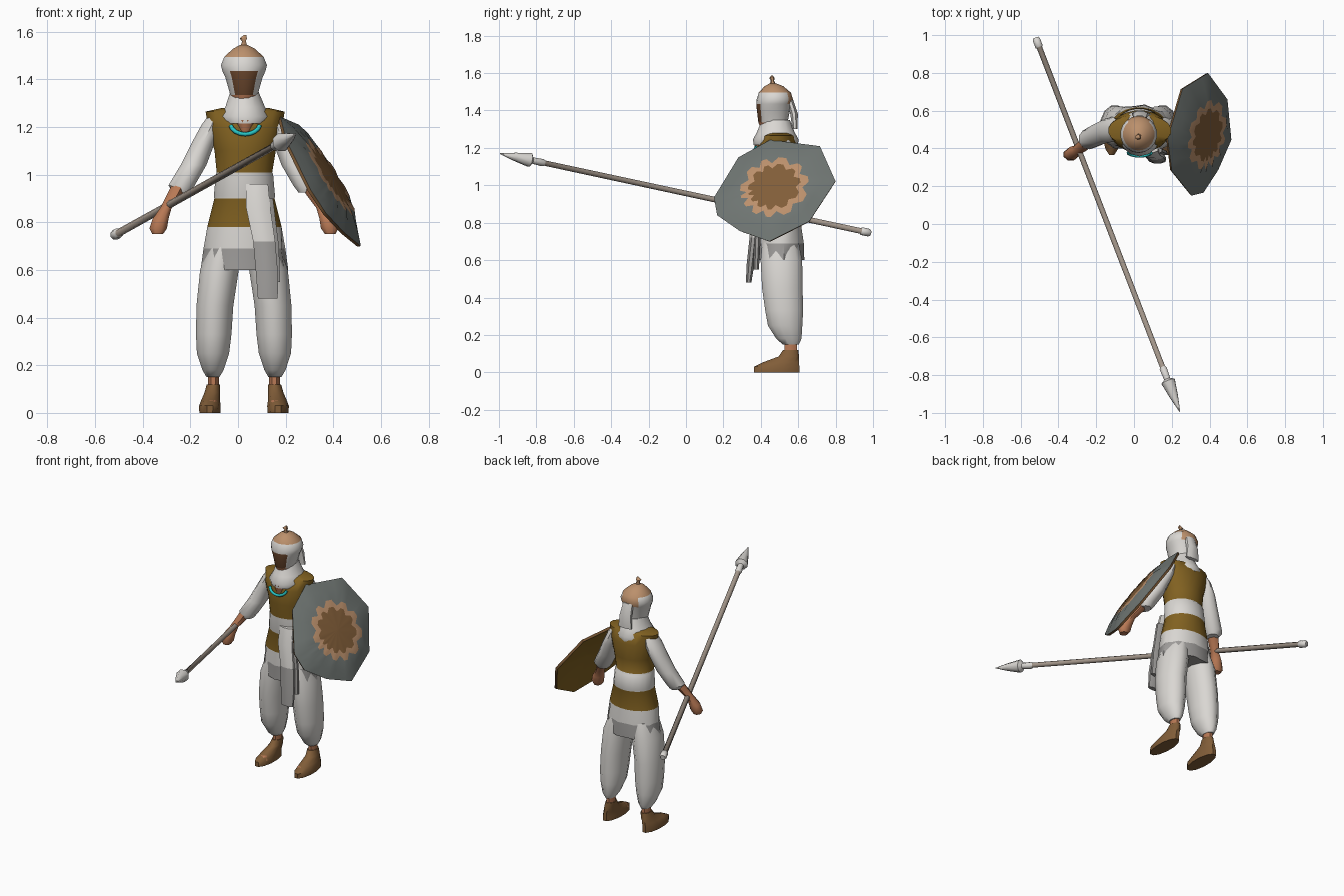
import bpy, bmesh, math
from mathutils import Vector, Matrix

cube = bpy.data.objects.get("Cube")
if cube:
    bpy.data.objects.remove(cube)

MID = 0.025  # x of the figure's centre line

PALETTE = {
    "white_cloth": (0.70, 0.68, 0.65),
    "grey_cloth": (0.34, 0.33, 0.32),
    "olive_cloth": (0.22, 0.12, 0.015),
    "tan": (0.50, 0.28, 0.15),
    "leather": (0.22, 0.11, 0.04),
    "skin": (0.48, 0.19, 0.09),
    "dark_beard": (0.14, 0.06, 0.025),
    "shield_grey": (0.16, 0.18, 0.17),
    "turquoise": (0.02, 0.55, 0.55),
    "pale_wood": (0.36, 0.30, 0.25),
}
NAMES = list(PALETTE)


def make_material(name, colour):
    mat = bpy.data.materials.new(name)
    mat.use_nodes = True
    mat.diffuse_color = (*colour, 1)
    shader = mat.node_tree.nodes["Principled BSDF"]
    shader.inputs["Base Color"].default_value = (*colour, 1)
    shader.inputs["Roughness"].default_value = 0.8
    return mat


MATERIALS = {name: make_material(name, colour) for name, colour in PALETTE.items()}


def finish(name, bm, angle=50):
    """Turn a bmesh with palette indices into a smooth shaded object."""
    bmesh.ops.recalc_face_normals(bm, faces=bm.faces)
    mesh = bpy.data.meshes.new(name)
    used = sorted({face.material_index for face in bm.faces})
    for face in bm.faces:
        face.material_index = used.index(face.material_index)
    bm.to_mesh(mesh)
    bm.free()
    for index in used:
        mesh.materials.append(MATERIALS[NAMES[index]])
    obj = bpy.data.objects.new(name, mesh)
    bpy.context.collection.objects.link(obj)
    bpy.ops.object.select_all(action="DESELECT")
    obj.select_set(True)
    bpy.context.view_layer.objects.active = obj
    bpy.ops.object.shade_smooth_by_angle(angle=math.radians(angle))
    return obj


def skin_loops(name, loops, colour):
    """Bridge loops of points; colour is a name, a list per band or a rule."""
    bm = bmesh.new()
    rows = [[bm.verts.new(p) for p in loop] for loop in loops]
    count = len(rows[0])

    def paint(face, band):
        key = colour
        if callable(colour):
            key = colour(face.calc_center_median())
        elif isinstance(colour, list):
            key = colour[band]
        face.material_index = NAMES.index(key)

    for band, (low, high) in enumerate(zip(rows, rows[1:])):
        for i in range(count):
            j = (i + 1) % count
            paint(bm.faces.new((low[i], low[j], high[j], high[i])), band)
    paint(bm.faces.new(rows[0]), 0)
    paint(bm.faces.new(rows[-1]), len(rows) - 2)
    return finish(name, bm)


def loft(name, rings, colour, sides=12, pleats=0, side=None):
    """Stack level ellipses (x, y, z, x radius, y radius)."""
    loops = []
    for k, (x, y, z, rx, ry) in enumerate(rings):
        if side:
            x = MID + side * x
        loop = []
        for i in range(sides):
            a = math.tau * (i + 0.5) / sides
            fold = 1 + (pleats * (-1) ** i if k < 2 else 0)
            loop.append((x + rx * fold * math.cos(a), y + ry * fold * math.sin(a), z))
        loops.append(loop)
    return skin_loops(name, loops, colour)


# Tunic: pleated skirt, hip band, waist wrap and sleeveless vest
loft("tunic", [
    (.027, .505, .60, .18, .125), (.027, .505, .69, .168, .122),
    (.027, .50, .78, .158, .118), (.027, .50, .90, .128, .11),
    (.027, .50, .91, .13, .113), (.027, .495, 1.0, .122, .108),
    (.027, .49, 1.01, .118, .104), (.03, .49, 1.1, .13, .11),
    (.03, .49, 1.2, .157, .112), (.03, .495, 1.265, .168, .085),
    (.03, .495, 1.28, .1, .06),
], ["grey_cloth", "white_cloth", "olive_cloth", "white_cloth", "white_cloth",
    "white_cloth"] + ["olive_cloth"] * 4, sides=20, pleats=.035)

# Hanging end of the waist wrap
loft("waist_sash", [
    (.125, .335, .48, .045, .016), (.122, .345, .58, .05, .022),
    (.11, .36, .72, .05, .022), (.085, .375, .86, .055, .025),
    (.08, .395, .96, .05, .02),
], ["grey_cloth", "grey_cloth", "white_cloth", "white_cloth"], sides=8)
loft("short_sash_end", [
    (.14, .375, .55, .04, .016), (.13, .38, .7, .045, .02), (.11, .39, .9, .04, .02),
], "grey_cloth", sides=8)

# Cowl, throat and necklace
loft("cowl", [
    (.03, .48, 1.215, .095, .118), (.03, .48, 1.245, .112, .122),
    (.03, .48, 1.285, .085, .10), (.027, .48, 1.35, .06, .075),
], "white_cloth", sides=14)
loft("throat", [(.03, .405, 1.175, .025, .03), (.03, .405, 1.23, .045, .045)], "skin")
curve = bpy.data.curves.new("necklace", "CURVE")
curve.dimensions = "3D"
curve.bevel_depth = 0.009
curve.bevel_resolution = 1
spline = curve.splines.new("POLY")
spline.points.add(8)
for i, point in enumerate(spline.points):
    a = math.radians(-80 + 20 * i)
    point.co = (.03 + .062 * math.sin(a), .38 - .02 * math.cos(a),
                1.215 - .045 * math.cos(a), 1)
curve.materials.append(MATERIALS["turquoise"])
bpy.context.collection.objects.link(bpy.data.objects.new("necklace", curve))


# Head: wrapped turban with an open face and a bare cap
def head_colour(c):
    across = abs(c.x - MID)
    if c.z > 1.49 or (c.y > .53 and c.z > 1.43 and across < .06):
        return "tan"
    if c.y < .45 and across < .05 and c.z < 1.44:
        return "skin" if c.z < 1.34 or c.z > 1.425 else "dark_beard"
    return "white_cloth"


loft("head_and_turban", [
    (MID, .47, 1.30, .05, .065), (MID, .465, 1.335, .058, .078),
    (MID, .468, 1.41, .08, .09), (MID, .47, 1.435, .092, .094),
    (MID, .475, 1.46, .098, .097), (MID, .475, 1.495, .084, .086),
    (MID, .47, 1.53, .045, .05), (MID, .465, 1.545, .015, .016),
], head_colour, sides=18)
loft("cap_spike", [
    (MID, .465, 1.535, .018, .018), (MID, .462, 1.56, .009, .009),
    (.022, .46, 1.572, .018, .014), (.03, .46, 1.587, .005, .005),
], "tan", sides=6)
loft("turban_tail", [
    (.035, .582, 1.30, .05, .014), (.033, .578, 1.38, .042, .022),
    (.03, .555, 1.455, .035, .02),
], "white_cloth", sides=8)

# Limbs, built outward from the centre line on both sides
for label, side in (("left", 1), ("right", -1)):
    loft(label + "_sleeve", [
        (.262, .445, .925, .035, .04), (.262, .45, .955, .058, .055),
        (.212, .475, 1.04, .057, .06), (.168, .495, 1.14, .05, .065),
        (.135, .5, 1.21, .045, .065), (.115, .5, 1.255, .03, .05),
    ], "white_cloth", sides=10, side=side)
    loft(label + "_forearm_and_fist", [
        (.362, .365, .752, .025, .025), (.36, .368, .775, .04, .034),
        (.35, .375, .815, .036, .036), (.328, .39, .86, .026, .028),
        (.29, .42, .92, .034, .034), (.25, .455, 1.0, .035, .035),
    ], "skin", sides=8, side=side)
    loft(label + "_trouser_leg", [
        (.13, .56, .15, .028, .045), (.13, .55, .18, .046, .07),
        (.13, .53, .25, .07, .095), (.127, .525, .33, .077, .105),
        (.122, .515, .45, .08, .112), (.103, .51, .6, .084, .115),
        (.08, .505, .7, .07, .1),
    ], "white_cloth", sides=12, side=side)
    loft(label + "_sandal", [
        (.143, .485, 0, .046, .125), (.143, .485, .03, .047, .125),
        (.14, .51, .055, .04, .098), (.133, .55, .085, .034, .056),
        (.128, .56, .12, .029, .042),
    ], "leather", sides=12, side=side)
    loft(label + "_ankle", [
        (.128, .56, .10, .025, .038), (.128, .56, .17, .024, .036),
    ], "skin", sides=8, side=side)
    loft(label + "_bare_toes", [
        (.135, .43, .03, .033, .045), (.135, .44, .055, .02, .03),
    ], "skin", sides=8, side=side)

# Shield: irregular nine sided dome with a jagged painted emblem
normal = Vector((.835, -.18, .52)).normalized()
across = Vector((0, 0, 1)).cross(normal).normalized()
upward = normal.cross(across)
centre = Vector((.355, .48, .97))
corners = [Vector(p) for p in (
    (-.066, .32), (.21, .28), (.32, .06), (.205, -.19), (0, -.316),
    (-.17, -.25), (-.304, -.152), (-.333, -.04), (-.228, .21))]
rim = [a.lerp(b, t / 4) for a, b in zip(corners, corners[1:] + corners[:1])
       for t in range(4)]


def shield_loop(scale, height, jag=0, round_radius=0):
    loop = []
    for i, p in enumerate(rim):
        base = p.normalized() * round_radius if round_radius else p * scale
        q = base * (1 + (jag if i % 3 else -jag))
        loop.append(centre + across * q.x + upward * q.y + normal * height)
    return loop


skin_loops("shield", [
    shield_loop(.03, .05), shield_loop(1, .043, .1, .13), shield_loop(1, .039, .1, .17),
    shield_loop(.8, .022), shield_loop(1, 0), shield_loop(.98, -.014),
    shield_loop(.6, .012), shield_loop(.03, .032),
], ["leather", "tan", "shield_grey", "shield_grey", "leather", "olive_cloth", "olive_cloth"])

# Spear: shaft, collar, blade and butt cap along one axis
butt, tip = Vector((-.52, .985, .745)), Vector((.243, -.995, 1.17))
length = (tip - butt).length
profile = [(0, .016), (.01, .022), (.05, .022), (.055, .016),
           (length - .26, .015), (length - .25, .021), (length - .19, .018),
           (length - .175, .04), (length - .09, .024), (length, .002)]
spear = loft("spear", [(0, 0, z, r, r) for z, r in profile],
             ["white_cloth"] * 3 + ["pale_wood"] + ["white_cloth"] * 5, sides=8)
turn = (tip - butt).to_track_quat("Z", "Y").to_matrix().to_4x4()
spear.data.transform(Matrix.Translation(butt) @ turn)
